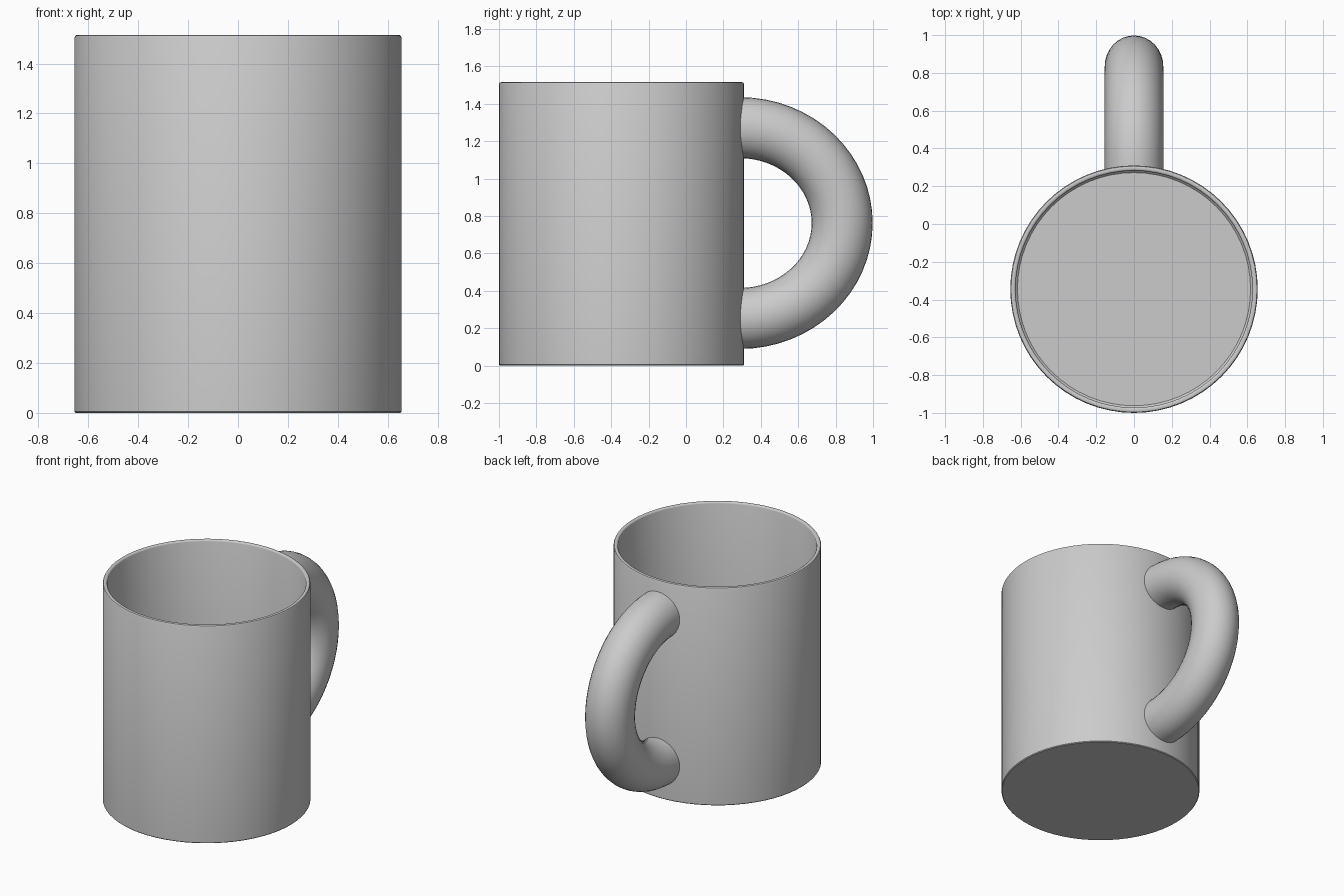
import bpy
import bmesh
from math import sin, cos, pi, radians
from mathutils import Vector

default = bpy.data.objects.get("Cube")
if default:
    bpy.data.objects.remove(default, do_unlink=True)

GREY = (0.6, 0.6, 0.6, 1.0)
material = bpy.data.materials.new("grey ceramic")
material.use_nodes = True
material.diffuse_color = GREY
material.node_tree.nodes["Principled BSDF"].inputs["Base Color"].default_value = GREY

CUP_Y = -0.345
HEIGHT = 1.515


def finish(name, bm, angle):
    """Turn a bmesh into a smooth-shaded object with the ceramic material."""
    bmesh.ops.recalc_face_normals(bm, faces=bm.faces)
    mesh = bpy.data.meshes.new(name)
    bm.to_mesh(mesh)
    bm.free()
    mesh.materials.append(material)
    obj = bpy.data.objects.new(name, mesh)
    bpy.context.collection.objects.link(obj)
    bpy.ops.object.select_all(action="DESELECT")
    obj.select_set(True)
    bpy.context.view_layer.objects.active = obj
    bpy.ops.object.shade_smooth_by_angle(angle=radians(angle))
    return obj


def loft(bm, rings):
    """Skin consecutive closed rings and cap both ends."""
    loops = [[bm.verts.new(p) for p in ring] for ring in rings]
    for a, b in zip(loops, loops[1:]):
        for i in range(len(a)):
            j = (i + 1) % len(a)
            bm.faces.new((a[i], a[j], b[j], b[i]))
    bm.faces.new(loops[0])
    bm.faces.new(loops[-1])


# Cup body: outer wall, rounded rim, inner wall and floor
SIDES = 64
profile = [(0.65, 0), (0.655, 0.005), (0.655, HEIGHT - 0.01), (0.651, HEIGHT - 0.002),
           (0.645, HEIGHT), (0.635, HEIGHT), (0.63, HEIGHT - 0.003), (0.627, HEIGHT - 0.01),
           (0.627, 0.04), (0.617, 0.03)]
bm = bmesh.new()
loft(bm, [[Vector((r * cos(2 * pi * i / SIDES), CUP_Y + r * sin(2 * pi * i / SIDES), z))
           for i in range(SIDES)] for r, z in profile])
finish("cup_body", bm, 40)

# Handle: round tube swept along a half ring, ends buried in the wall
CENTRE = Vector((0, 0.288, 0.762))
REACH, RISE, TUBE = 0.547, 0.51, 0.163
STEPS, TUBE_SIDES = 32, 32
rings = []
for s in range(STEPS + 1):
    t = -pi / 2 + pi * s / STEPS
    middle = CENTRE + Vector((0, REACH * cos(t), RISE * sin(t)))
    outward = Vector((0, cos(t), sin(t)))
    rings.append([middle + outward * TUBE * cos(a) + Vector((0.155 * sin(a), 0, 0))
                  for a in (2 * pi * k / TUBE_SIDES for k in range(TUBE_SIDES))])
bm = bmesh.new()
loft(bm, rings)
finish("handle", bm, 40)
